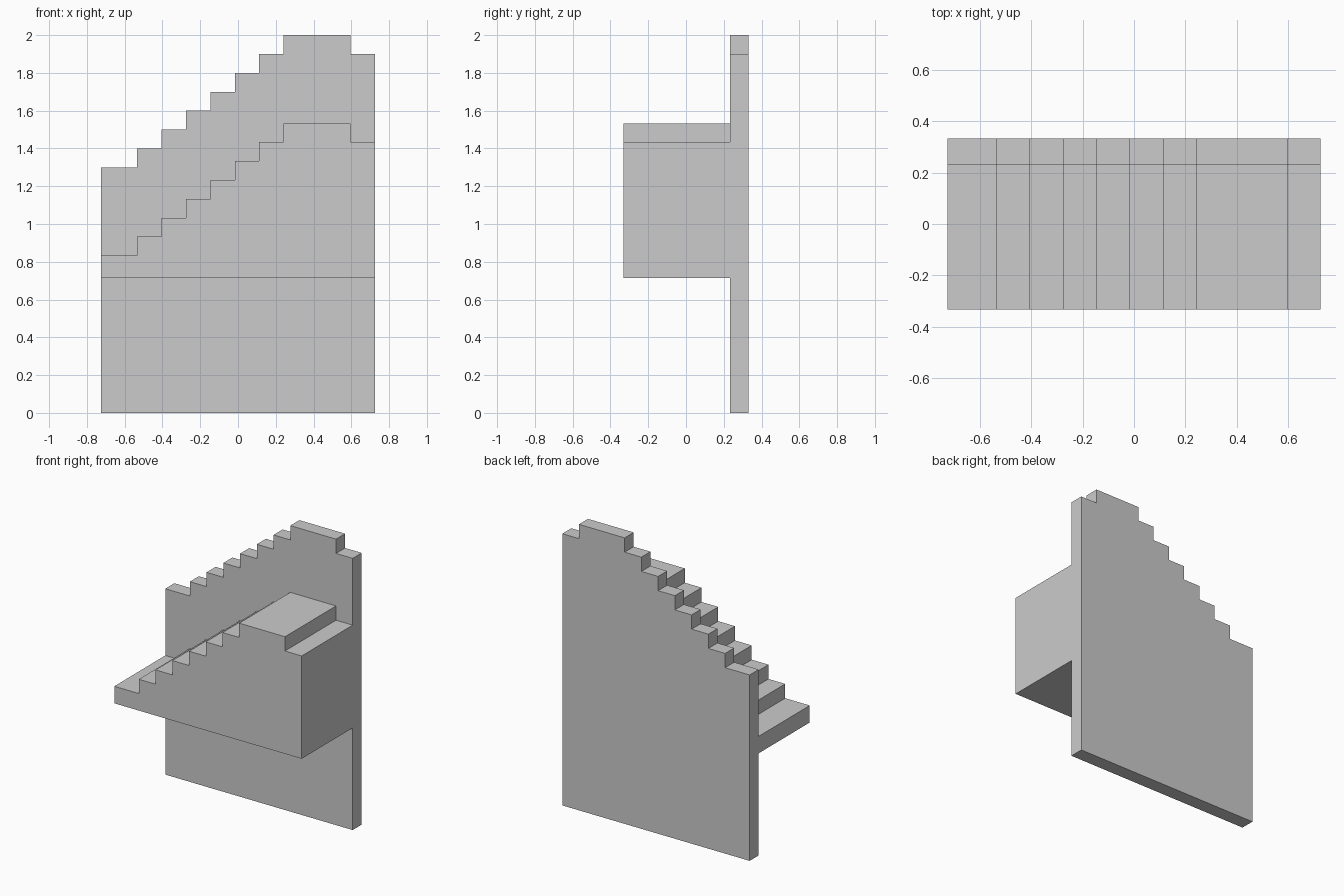
import bpy, bmesh

if "Cube" in bpy.data.objects:
    bpy.data.objects.remove(bpy.data.objects["Cube"])

HALF_W, HALF_D, WALL_Y = 0.725, 0.332, 0.232
STEP_RUN, STEP_RISE = 0.1295, 0.1


def stepped_slab(name, base, first_top, y0, y1):
    """Extrude a stair-shaped front profile from y0 to y1."""
    # rising steps, then the wide top and one step down on the right
    pts = [(-HALF_W, base), (-HALF_W, first_top)]
    for i in range(7):
        x = -0.535 + i * STEP_RUN
        z = first_top + i * STEP_RISE
        pts += [(x, z), (x, z + STEP_RISE)]
    top = first_top + 7 * STEP_RISE
    pts += [(0.596, top), (0.596, top - STEP_RISE),
            (HALF_W, top - STEP_RISE), (HALF_W, base)]

    bm = bmesh.new()
    face = bm.faces.new([bm.verts.new((x, y0, z)) for x, z in pts])
    ext = bmesh.ops.extrude_face_region(bm, geom=[face], use_keep_orig=True)
    moved = [v for v in ext["geom"] if isinstance(v, bmesh.types.BMVert)]
    bmesh.ops.translate(bm, verts=moved, vec=(0, y1 - y0, 0))
    bmesh.ops.recalc_face_normals(bm, faces=bm.faces)
    mesh = bpy.data.meshes.new(name)
    bm.to_mesh(mesh)
    bm.free()
    obj = bpy.data.objects.new(name, mesh)
    bpy.context.collection.objects.link(obj)
    return obj


# Thin wall at the back, reaching the ground
stepped_slab("back_wall", 0.0, 1.3, WALL_Y, HALF_D)
# Solid stair block standing out from the wall
stepped_slab("stair_block", 0.714, 0.833, -HALF_D, WALL_Y)
